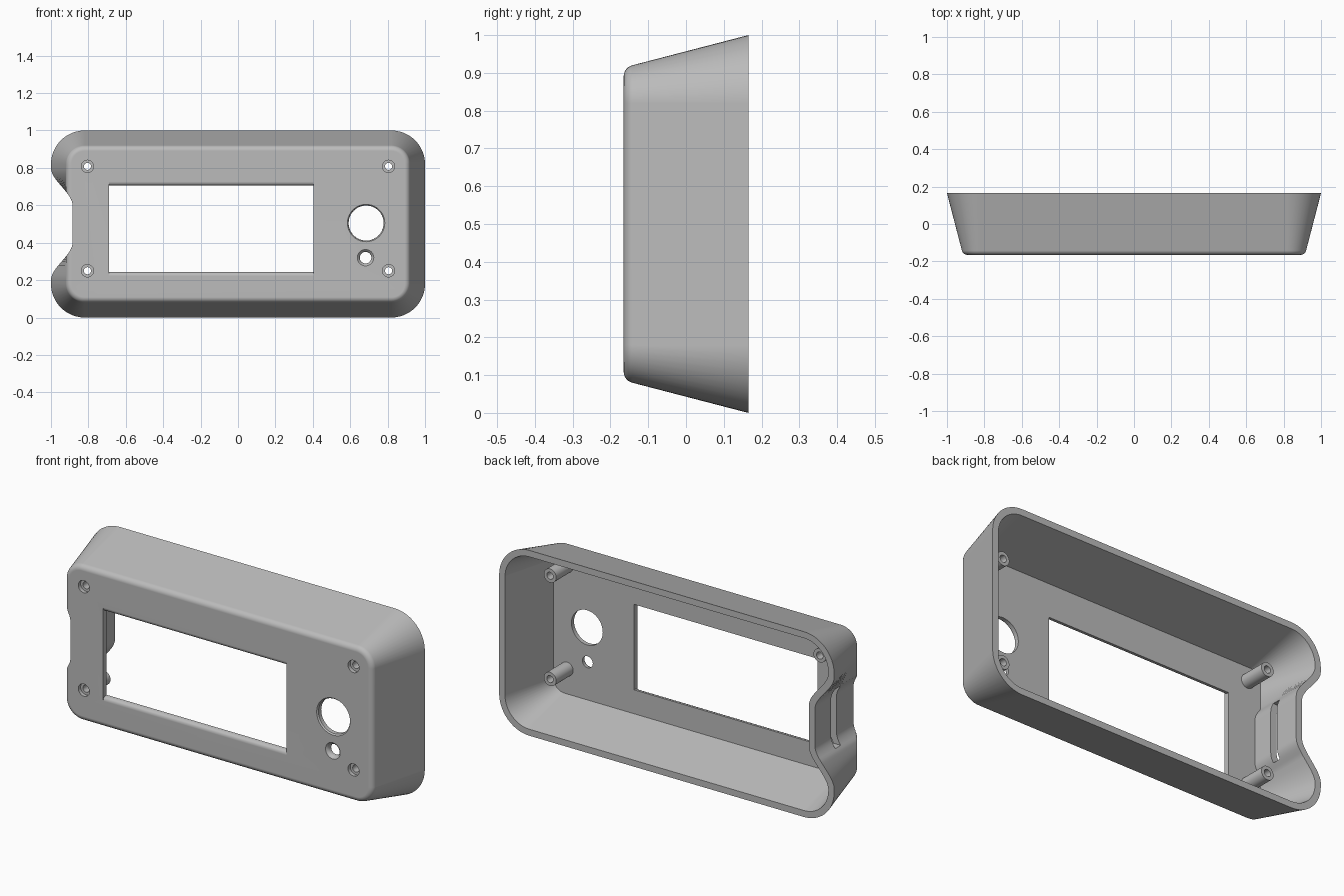
import bpy, bmesh, math

if "Cube" in bpy.data.objects:
    bpy.data.objects.remove(bpy.data.objects["Cube"])

BACK, FRONT, WALL = 0.165, -0.165, 0.035
INNER_FRONT = -0.135

grey = bpy.data.materials.new("light grey plastic")
grey.use_nodes = True
colour = (0.5, 0.5, 0.5, 1)
grey.diffuse_color = colour
grey.node_tree.nodes["Principled BSDF"].inputs["Base Color"].default_value = colour


def loft(name, loops, closed=False):
    """Skin a list of equal point loops; cap the ends or join last to first."""
    bm = bmesh.new()
    rings = [[bm.verts.new(p) for p in loop] for loop in loops]
    n = len(rings[0])
    pairs = list(zip(rings, rings[1:])) + ([(rings[-1], rings[0])] if closed else [])
    for a, b in pairs:
        for i in range(n):
            j = (i + 1) % n
            bm.faces.new((a[i], a[j], b[j], b[i]))
    if not closed:
        bm.faces.new(rings[0])
        bm.faces.new(rings[-1])
    bmesh.ops.recalc_face_normals(bm, faces=bm.faces)
    mesh = bpy.data.meshes.new(name)
    bm.to_mesh(mesh)
    bm.free()
    mesh.materials.append(grey)
    obj = bpy.data.objects.new(name, mesh)
    bpy.context.collection.objects.link(obj)
    return obj


def circle(x, y, z, r, n=40):
    return [(x + r * math.cos(math.tau * i / n), y, z + r * math.sin(math.tau * i / n))
            for i in range(n)]


def drill(x, z, profile):
    return loft("hole_cutter", [circle(x, y, z, r) for y, r in profile])


def box(name, x0, x1, y0, y1, z0, z1):
    return loft(name, [[(x, y0, z0), (x, y1, z0), (x, y1, z1), (x, y0, z1)]
                       for x in (x0, x1)])


def outline(y, inset, wall=0.0):
    """Rounded rectangle with a smooth hand notch in its -x side."""
    r = 0.18 - inset - wall
    pts = []
    for k, (cx, cz) in enumerate([(0.82, 0.82), (-0.82, 0.82), (-0.82, 0.18), (0.82, 0.18)]):
        for i in range(13):
            a = (k + i / 12) * math.pi / 2
            pts.append((cx + r * math.cos(a), y, cz + r * math.sin(a)))
        if k == 1:
            for i in range(1, 64):
                z = 0.82 - 0.64 * i / 64
                t = (abs(z - 0.5) - 0.1 - wall * 0.38) / 0.2
                t = min(max(t, 0), 1)
                notch = -0.885 + wall - 0.115 * t * t * (3 - 2 * t)
                pts.append((max(-0.82 - r, notch), y, z))
    return pts


def smooth(obj):
    bpy.ops.object.select_all(action='DESELECT')
    obj.select_set(True)
    bpy.context.view_layer.objects.active = obj
    bpy.ops.object.shade_smooth_by_angle(angle=math.radians(30))


# Shell: inner floor, inner wall, rim, tapered outer wall, rounded front edge
sections = [outline(INNER_FRONT, 0.08, WALL), outline(BACK, 0, WALL), outline(BACK, 0)]
for i in range(7):
    a = math.radians(14 + 76 * i / 6)
    sections.append(outline(FRONT + 0.03 * (1 - math.sin(a)), 0.109 - 0.03 * math.cos(a)))
shell = loft("case_shell", sections)

# Display window with rounded top and bottom edges
lower = [(-0.2, 0.222), (FRONT, 0.222), (-0.162, 0.233), (-0.156, 0.24), (-0.145, 0.244), (-0.1, 0.244)]
section = lower + [(y, 0.949 - z) for y, z in reversed(lower)]
cutters = [loft("window_cutter", [[(x, y, z) for y, z in section] for x in (-0.69, 0.405)])]

# Knob hole, small countersunk hole and cable slot in the notch
cutters.append(drill(0.685, 0.505, [(-0.2, 0.1), (FRONT, 0.1), (-0.158, 0.094), (-0.1, 0.093)]))
cutters.append(drill(0.682, 0.32, [(-0.2, 0.044), (FRONT, 0.044), (-0.159, 0.036),
                                   (-0.149, 0.031), (-0.1, 0.031)]))
cutters.append(box("slot_cutter", -0.95, -0.8, -0.02, 0.027, 0.34, 0.66))

# Counterbored screw holes, with a hollow post behind each
posts = []
for x in (-0.805, 0.805):
    for z in (0.25, 0.808):
        cutters.append(drill(x, z, [(-0.2, 0.033), (-0.145, 0.033), (-0.145, 0.019), (-0.1, 0.019)]))
        posts.append(loft("screw_post", [circle(x, INNER_FRONT - 0.003, z, 0.037), circle(x, 0.01, z, 0.037),
                                         circle(x, 0.01, z, 0.019),
                                         circle(x, INNER_FRONT - 0.003, z, 0.019)], closed=True))

bpy.context.view_layer.objects.active = shell
for cutter in cutters:
    mod = shell.modifiers.new("cut", 'BOOLEAN')
    mod.object, mod.operation, mod.solver = cutter, 'DIFFERENCE', 'EXACT'
    bpy.ops.object.modifier_apply(modifier=mod.name)
    bpy.data.objects.remove(cutter)

for obj in [shell] + posts:
    smooth(obj)
    weighted = obj.modifiers.new("even shading", 'WEIGHTED_NORMAL')
    weighted.keep_sharp = True
